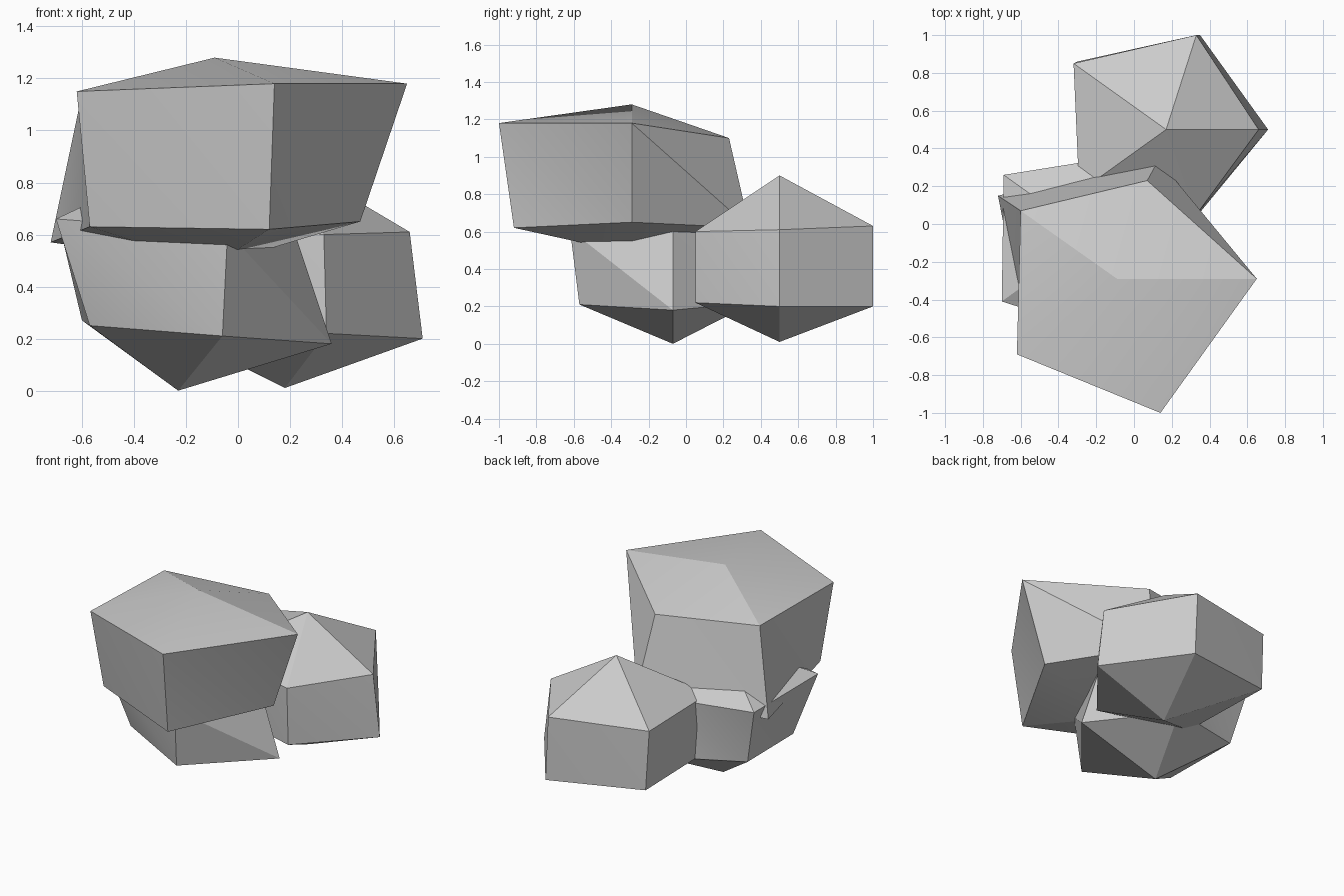
import bpy
import bmesh
from math import radians

default_cube = bpy.data.objects.get("Cube")
if default_cube:
    bpy.data.objects.remove(default_cube, do_unlink=True)

# One plain stone colour
stone = bpy.data.materials.new("stone grey")
stone.use_nodes = True
stone_colour = (0.6, 0.6, 0.6, 1.0)
stone.diffuse_color = stone_colour
shader = next(n for n in stone.node_tree.nodes if n.type == "BSDF_PRINCIPLED")
shader.inputs["Base Color"].default_value = stone_colour
shader.inputs["Roughness"].default_value = 0.9


def make_boulder(name, peak, upper_ring, lower_ring, foot):
    """Faceted boulder: two five-sided rings closed by a peak and a foot.

    The rings run counter-clockwise seen from above.
    """
    bm = bmesh.new()
    top = bm.verts.new(peak)
    bottom = bm.verts.new(foot)
    upper = [bm.verts.new(point) for point in upper_ring]
    lower = [bm.verts.new(point) for point in lower_ring]
    count = len(upper)
    for i in range(count):
        j = (i + 1) % count
        bm.faces.new((top, upper[i], upper[j]))
        bm.faces.new((upper[i], lower[i], lower[j]))
        bm.faces.new((upper[i], lower[j], upper[j]))
        bm.faces.new((bottom, lower[j], lower[i]))
    bmesh.ops.recalc_face_normals(bm, faces=bm.faces[:])

    mesh = bpy.data.meshes.new(name)
    bm.to_mesh(mesh)
    bm.free()
    mesh.materials.append(stone)
    boulder = bpy.data.objects.new(name, mesh)
    bpy.context.collection.objects.link(boulder)

    # Soften only the nearly flat folds, keep the facets crisp
    bpy.ops.object.select_all(action="DESELECT")
    boulder.select_set(True)
    bpy.context.view_layer.objects.active = boulder
    bpy.ops.object.shade_smooth_by_angle(angle=radians(20))
    return boulder


# Large boulder resting on the other two
make_boulder(
    "upper_boulder",
    peak=(-.09, -.29, 1.28),
    upper_ring=[(-.62, -.69, 1.15), (.14, -1, 1.18), (.65, -.29, 1.18),
                (.07, .23, 1.1), (-.6, .07, 1.14)],
    lower_ring=[(-.57, -.62, .63), (.12, -.92, .62), (.47, -.29, .65),
                (.13, .34, .62), (-.72, .15, .57)],
    foot=(-.1, -.28, .48),
)

# Boulder on the ground underneath
make_boulder(
    "lower_boulder",
    peak=(-.23, -.07, .88),
    upper_ring=[(-.7, -.41, .66), (-.04, -.62, .61), (.22, -.07, .6),
                (0, .37, .62), (-.69, .26, .65)],
    lower_ring=[(-.57, -.33, .25), (-.06, -.57, .21), (.36, -.07, .18),
                (-.06, .36, .22), (-.6, .2, .27)],
    foot=(-.23, -.07, 0),
)

# Boulder on the ground at the back
make_boulder(
    "back_boulder",
    peak=(.17, .5, .9),
    upper_ring=[(.66, .5, .61), (.33, 1, .63), (-.32, .85, .65),
                (-.29, .17, .64), (.33, .05, .6)],
    lower_ring=[(.71, .5, .2), (.35, 1, .2), (-.3, .86, .25),
                (-.27, .2, .24), (.34, .05, .22)],
    foot=(.18, .5, .01),
)
